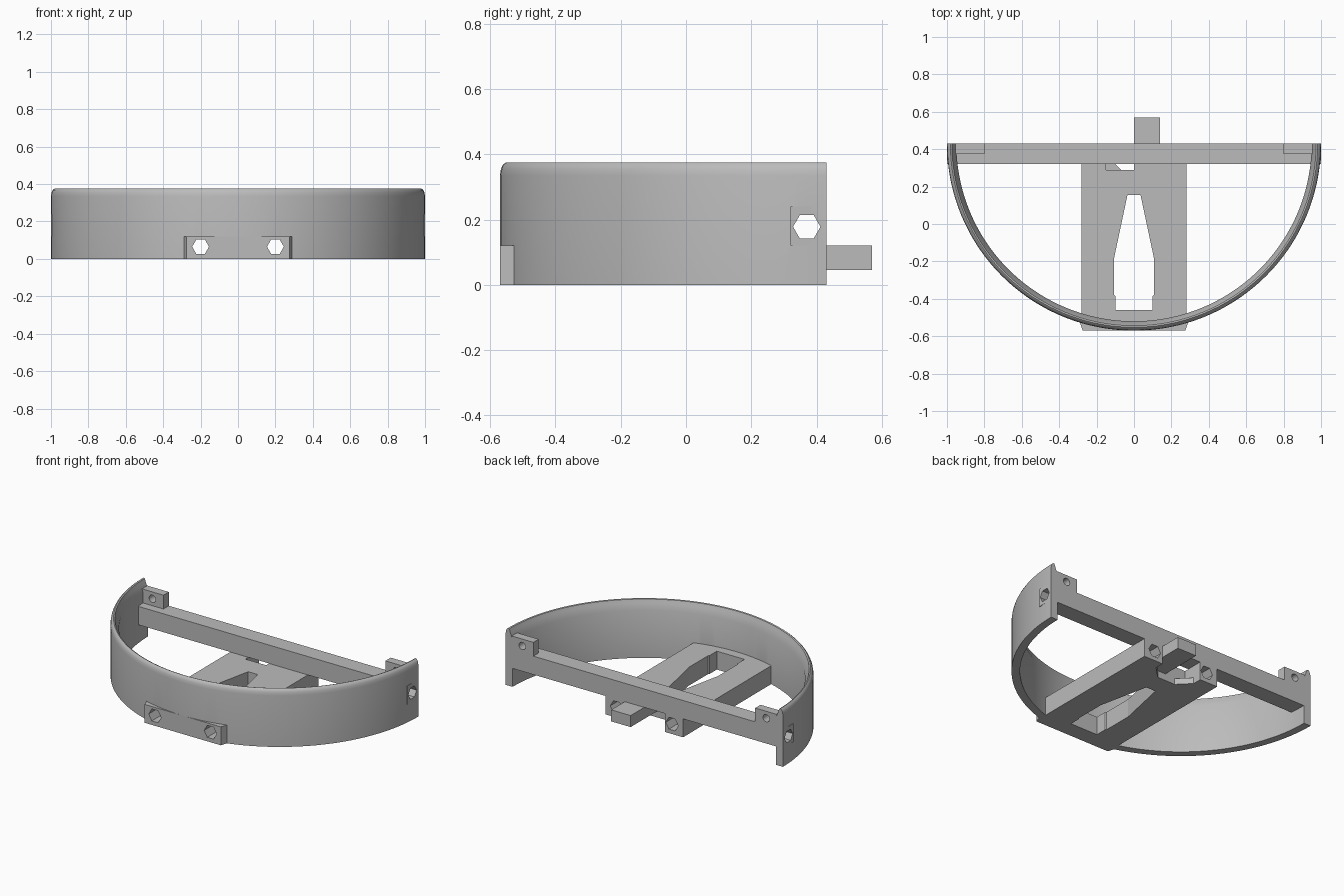
import bpy, bmesh
from math import pi, cos, sin, radians
from mathutils import Matrix, Vector

cube = bpy.data.objects.get("Cube")
if cube:
    bpy.data.objects.remove(cube, do_unlink=True)

GREY = (0.5, 0.5, 0.5, 1.0)
grey = bpy.data.materials.new("plain grey")
grey.use_nodes = True
grey.diffuse_color = GREY
grey.node_tree.nodes["Principled BSDF"].inputs["Base Color"].default_value = GREY

BACK = 0.43          # plane of the open side and centre of the ring
FLOOR_TOP = 0.12     # top of the base plate, underside of the crossbar


def finish(name, bm):
    bmesh.ops.recalc_face_normals(bm, faces=bm.faces)
    mesh = bpy.data.meshes.new(name)
    bm.to_mesh(mesh)
    bm.free()
    mesh.materials.append(grey)
    obj = bpy.data.objects.new(name, mesh)
    bpy.context.collection.objects.link(obj)
    return obj


def prism(name, outline, z0, z1):
    """Extrude a plan outline between two heights."""
    bm = bmesh.new()
    face = bm.faces.new([bm.verts.new((x, y, z0)) for x, y in outline])
    top = bmesh.ops.extrude_face_region(bm, geom=[face])["geom"]
    verts = [v for v in top if isinstance(v, bmesh.types.BMVert)]
    bmesh.ops.translate(bm, verts=verts, vec=(0, 0, z1 - z0))
    return finish(name, bm)


def box(name, x0, x1, y0, y1, z0, z1):
    return prism(name, [(x0, y0), (x1, y0), (x1, y1), (x0, y1)], z0, z1)


def bore(name, centre, axis, radius, sides, length):
    """Cylindrical cutter along an axis, with corners pointing sideways."""
    bm = bmesh.new()
    axis = Vector(axis)
    side = axis.cross(Vector((0, 0, 1)))
    start = Vector(centre) - axis * length / 2
    ring = []
    for i in range(sides):
        a = 2 * pi * i / sides
        ring.append(bm.verts.new(start + radius * (side * cos(a) + Vector((0, 0, sin(a))))))
    face = bm.faces.new(ring)
    geom = bmesh.ops.extrude_face_region(bm, geom=[face])["geom"]
    verts = [v for v in geom if isinstance(v, bmesh.types.BMVert)]
    bmesh.ops.translate(bm, verts=verts, vec=axis * length)
    return finish(name, bm)


def cut(obj, cutters):
    for c in cutters:
        mod = obj.modifiers.new("cut", "BOOLEAN")
        mod.operation = "DIFFERENCE"
        mod.solver = "EXACT"
        mod.object = c
    bpy.context.view_layer.update()
    deps = bpy.context.evaluated_depsgraph_get()
    mesh = bpy.data.meshes.new_from_object(obj.evaluated_get(deps))
    obj.modifiers.clear()
    obj.data = mesh


# Half ring wall with a rounded outer lip and sloped inner lip
profile = [(1, 0), (1, 0.335), (0.997, 0.355), (0.991, 0.368), (0.982, 0.375),
           (0.974, 0.372), (0.966, 0.35), (0.95, 0.31), (0.95, 0)]
bm = bmesh.new()
start = bm.faces.new([bm.verts.new((-r, BACK, z)) for r, z in profile])
bmesh.ops.spin(bm, geom=[start] + start.edges[:] + start.verts[:], cent=(0, BACK, 0),
               axis=(0, 0, 1), angle=pi, steps=72, use_duplicate=False)
bm.normal_update()
# keep the starting cap closed if the sweep consumed it
open_edges = [e for e in bm.edges if e.is_boundary]
if open_edges:
    bmesh.ops.holes_fill(bm, edges=open_edges, sides=0)
ring_wall = finish("ring_wall", bm)

# Base plate with a flat front pad
right = [(0.28, BACK), (0.28, -0.525), (0.29, -0.525), (0.275, -0.57)]
base_plate = prism("base_plate", right + [(-x, y) for x, y in reversed(right)], 0, FLOOR_TOP)

# Crossbar, joining tongue and screw lugs
crossbar = box("crossbar", -0.999, 0.999, 0.32, BACK, FLOOR_TOP, 0.24)
tongue = box("tongue", 0, 0.14, 0.28, 0.57, 0.045, FLOOR_TOP)
lugs = [box("left_lug", 0.8, 0.955, 0.375, BACK, 0.235, 0.33),
        box("right_lug", -0.955, -0.8, 0.375, BACK, 0.235, 0.33)]

# Cutters
half = [(0.1, -0.46), (0.1, -0.385), (0.106, -0.38), (0.106, -0.18), (0.035, 0.155)]
window = prism("window_cutter", half + [(-x, y) for x, y in reversed(half)], -0.1, 0.3)
socket = box("socket_cutter", -0.15, 0, 0.29, 0.5, 0.04, 0.2)
relief = prism("relief_cutter", [(-0.15, 0.5), (-0.15, 0.37), (-0.07, 0.29), (0.06, 0.29),
                                 (0.14, 0.37), (0.14, 0.5)], -0.1, 0.045)
long_bores = [bore("bore_cutter", (s * 0.2, 0, 0.065), (0, 1, 0), 0.045, 6, 3) for s in (-1, 1)]
cross_bore = bore("cross_cutter", (0, 0.37, 0.178), (1, 0, 0), 0.042, 6, 3)
lug_bores = [bore("lug_cutter", (s * 0.88, 0.4, 0.285), (0, 1, 0), 0.024, 16, 0.3)
             for s in (1, -1)]

cut(base_plate, [window, socket, relief] + long_bores)
cut(ring_wall, long_bores + [cross_bore])
cut(crossbar, [cross_bore])
for lug, hole in zip(lugs, lug_bores):
    cut(lug, [hole])

for c in [window, socket, relief, cross_bore] + long_bores + lug_bores:
    bpy.data.objects.remove(c, do_unlink=True)

# Smooth the curved wall, keep its edges crisp
bpy.ops.object.select_all(action="DESELECT")
ring_wall.select_set(True)
bpy.context.view_layer.objects.active = ring_wall
bpy.ops.object.shade_smooth_by_angle(angle=radians(30))
